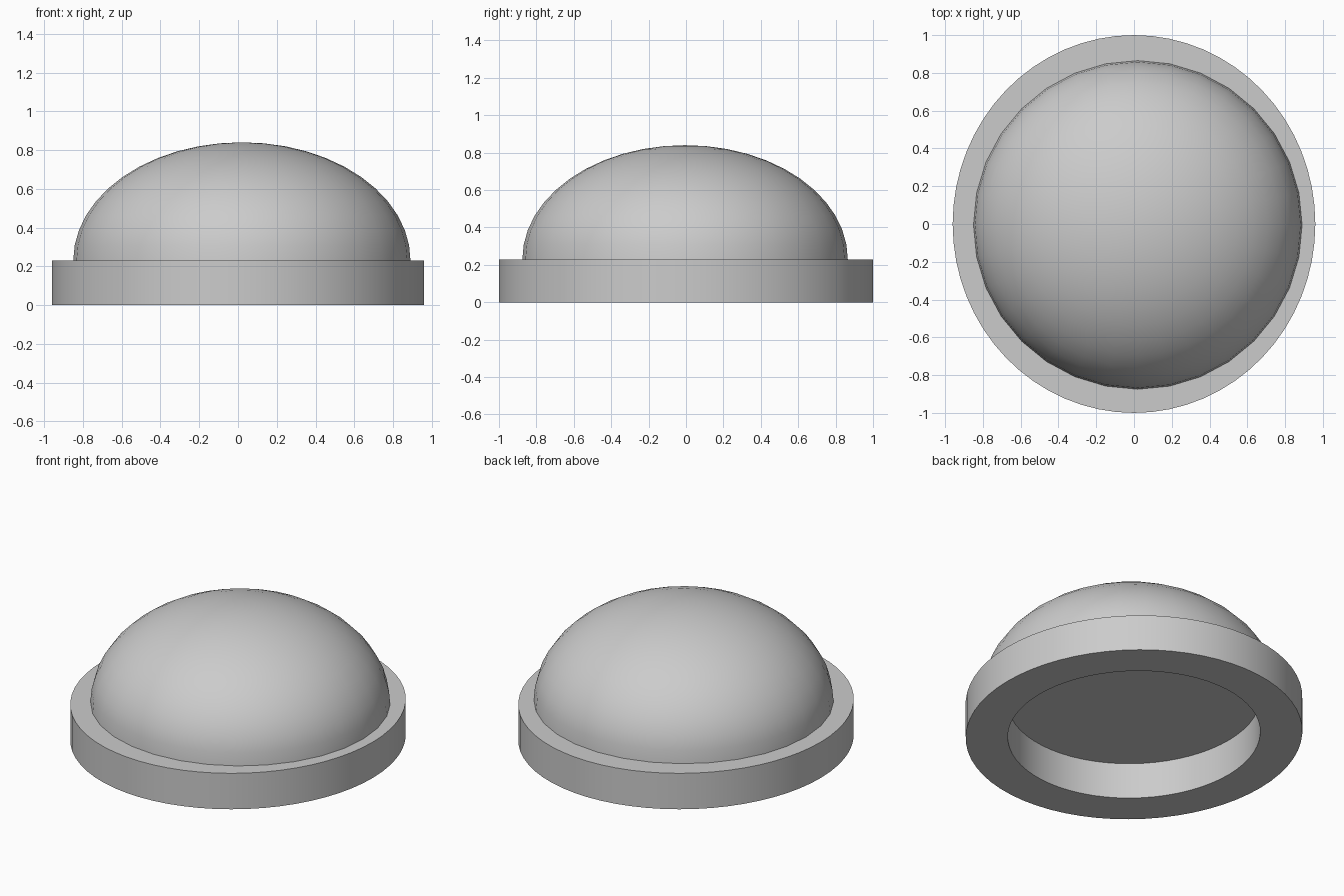
import bpy, math

cube = bpy.data.objects.get("Cube")
if cube:
    bpy.data.objects.remove(cube, do_unlink=True)

grey = bpy.data.materials.new("light grey")
grey.use_nodes = True
colour = (0.6, 0.6, 0.6, 1)
grey.diffuse_color = colour
grey.node_tree.nodes["Principled BSDF"].inputs["Base Color"].default_value = colour


def circle(radius_x, radius_y, z, sides):
    angles = [2 * math.pi * i / sides for i in range(sides)]
    return [(radius_x * math.cos(a), radius_y * math.sin(a), z) for a in angles]


def bridge(a, b, sides):
    """Quads joining loop a to loop b."""
    pairs = [(i, (i + 1) % sides) for i in range(sides)]
    return [(a * sides + i, a * sides + j, b * sides + j, b * sides + i) for i, j in pairs]


def build(name, verts, faces, location=(0, 0, 0)):
    mesh = bpy.data.meshes.new(name)
    mesh.from_pydata(verts, [], faces)
    mesh.materials.append(grey)
    obj = bpy.data.objects.new(name, mesh)
    obj.location = location
    bpy.context.collection.objects.link(obj)
    bpy.ops.object.select_all(action="DESELECT")
    obj.select_set(True)
    bpy.context.view_layer.objects.active = obj
    bpy.ops.object.shade_smooth_by_angle(angle=math.radians(35))
    return obj


RIM_TOP = 0.23

# Slightly oval base ring, open through the middle
sides = 64
verts = []
for rx, ry, z in ((0.96, 1, 0), (0.96, 1, RIM_TOP), (0.72, 0.75, RIM_TOP), (0.72, 0.75, 0)):
    verts += circle(rx, ry, z, sides)
faces = [f for k in range(4) for f in bridge(k, (k + 1) % 4, sides)]
build("base_ring", verts, faces)

# Flattened half-sphere dome with a flat underside, set a little off centre
sides, rings = 32, 12
radius, height = 0.87, 0.61
verts = []
for k in range(rings):
    t = math.pi / 2 * k / rings
    r = radius * math.cos(t)
    verts += circle(r, r, height * math.sin(t), sides)
verts.append((0, 0, height))
faces = [f for k in range(rings - 1) for f in bridge(k, k + 1, sides)]
last = (rings - 1) * sides
faces += [(last + i, last + (i + 1) % sides, rings * sides) for i in range(sides)]
faces.append(tuple(reversed(range(sides))))
build("dome", verts, faces, (0.02, -0.005, RIM_TOP))
